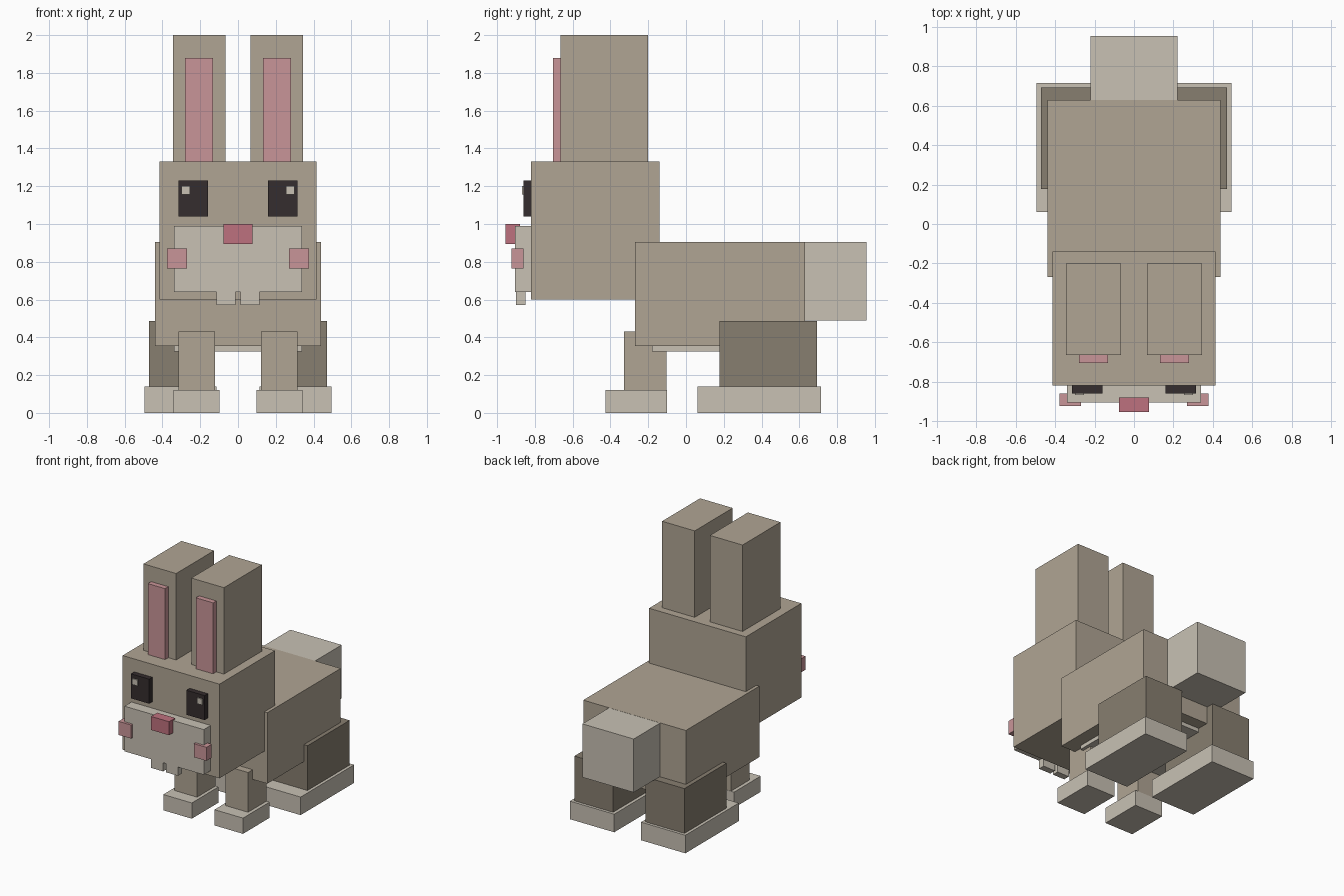
import bpy
import bmesh

if "Cube" in bpy.data.objects:
    bpy.data.objects.remove(bpy.data.objects["Cube"])


def srgb(c):
    c /= 255
    return c / 12.92 if c <= 0.04045 else ((c + 0.055) / 1.055) ** 2.4


def material(name, r, g, b):
    mat = bpy.data.materials.new(name)
    mat.diffuse_color = (srgb(r), srgb(g), srgb(b), 1)
    mat.use_nodes = True
    mat.node_tree.nodes["Principled BSDF"].inputs["Base Color"].default_value = mat.diffuse_color
    return mat


fur = material("brown_fur", 176, 165, 148)
cream = material("cream_fur", 200, 193, 180)
dark = material("dark_brown_fur", 135, 126, 112)
pink = material("pale_pink", 201, 149, 152)
rose = material("rose_pink", 190, 113, 126)
black = material("eye_black", 53, 45, 46)


def box(name, mat, x, y, z):
    """Box spanning the given (low, high) range on each axis."""
    bm = bmesh.new()
    bmesh.ops.create_cube(bm, size=1)
    for v in bm.verts:
        for i, (lo, hi) in enumerate((x, y, z)):
            v.co[i] = lo if v.co[i] < 0 else hi
    mesh = bpy.data.meshes.new(name)
    bm.to_mesh(mesh)
    bm.free()
    mesh.materials.append(mat)
    obj = bpy.data.objects.new(name, mesh)
    bpy.context.collection.objects.link(obj)


def pair(name, mat, x, y, z):
    """Matching boxes on both sides of the body."""
    box("left_" + name, mat, x, y, z)
    box("right_" + name, mat, (-x[1], -x[0]), y, z)


# Torso, belly and tail
box("body", fur, (-0.44, 0.44), (-0.27, 0.63), (0.355, 0.905))
box("belly", cream, (-0.34, 0.34), (-0.18, 0.54), (0.325, 0.37))
box("tail", cream, (-0.22, 0.22), (0.58, 0.955), (0.49, 0.904))

# Head and ears
box("head", fur, (-0.415, 0.415), (-0.82, -0.14), (0.60, 1.33))
pair("ear", fur, (0.065, 0.345), (-0.665, -0.20), (1.33, 2.0))
pair("inner_ear", pink, (0.132, 0.28), (-0.705, -0.665), (1.33, 1.88))

# Face
pair("eye", black, (0.16, 0.315), (-0.86, -0.82), (1.04, 1.23))
pair("eye_glint", cream, (0.255, 0.30), (-0.868, -0.86), (1.155, 1.20))
box("muzzle", cream, (-0.34, 0.34), (-0.905, -0.82), (0.64, 0.99))
pair("tooth", cream, (0.012, 0.115), (-0.90, -0.85), (0.57, 0.65))
box("nose", rose, (-0.077, 0.077), (-0.955, -0.88), (0.895, 1.0))
pair("cheek", pink, (0.27, 0.377), (-0.925, -0.86), (0.765, 0.87))

# Front legs and feet
pair("front_leg", fur, (0.122, 0.315), (-0.327, -0.102), (0.11, 0.43))
pair("front_foot", cream, (0.097, 0.342), (-0.427, -0.10), (0.0, 0.122))

# Back thighs and feet
pair("thigh", dark, (0.14, 0.472), (0.177, 0.693), (0.13, 0.487))
pair("back_foot", cream, (0.115, 0.495), (0.06, 0.715), (0.0, 0.14))
